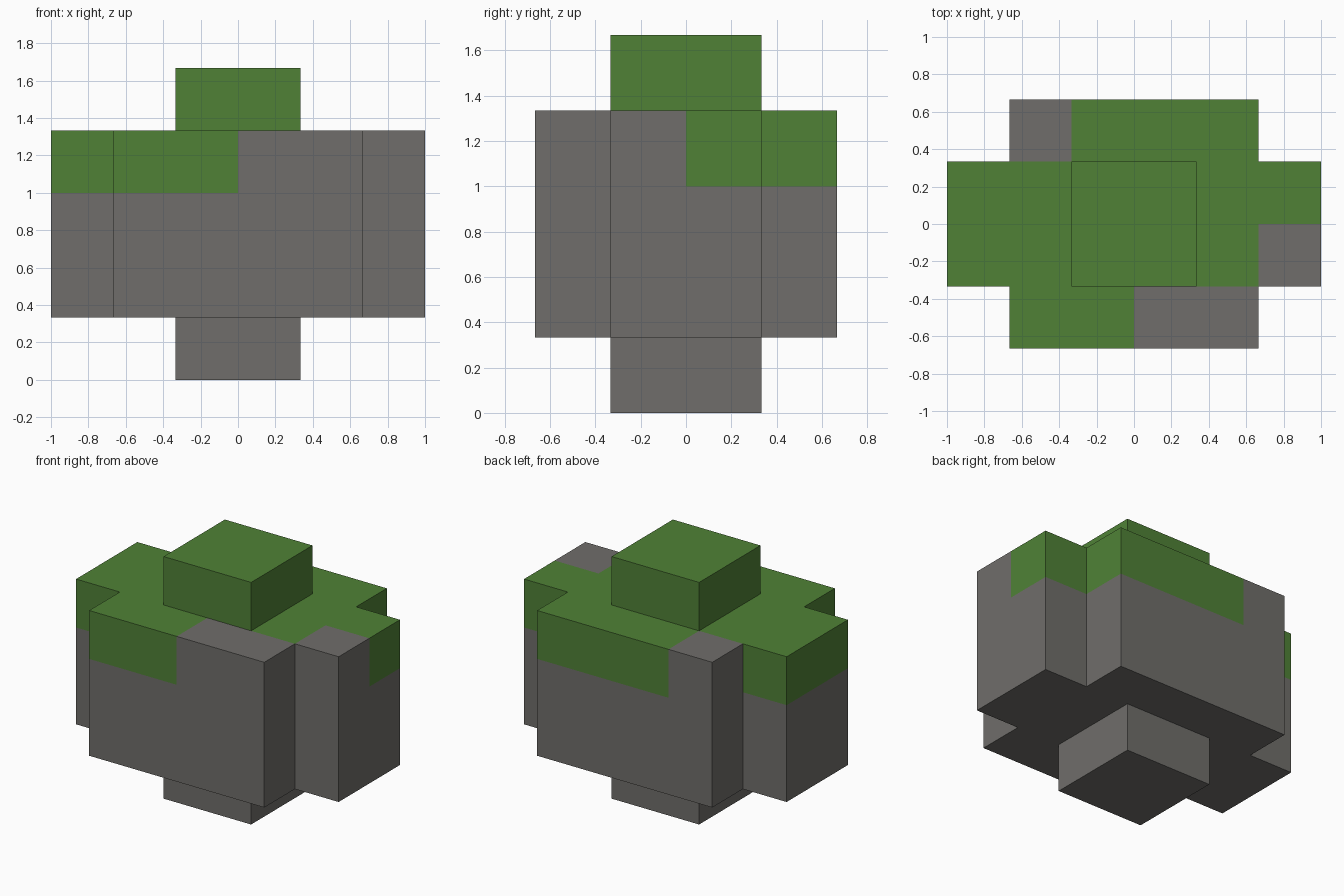
import bpy
import bmesh
from mathutils import Vector

if "Cube" in bpy.data.objects:
    bpy.data.objects.remove(bpy.data.objects["Cube"])

U = 1 / 3                      # size of one block
NX, NY, NZ = 6, 4, 5           # block grid


def material(name, color):
    m = bpy.data.materials.new(name)
    m.diffuse_color = (*color, 1)
    m.use_nodes = True
    m.node_tree.nodes["Principled BSDF"].inputs["Base Color"].default_value = m.diffuse_color
    return m


def solid(x, y, z):
    """Is there rock in this block?"""
    if not (0 <= x < NX and 0 <= y < NY and 0 <= z < NZ):
        return False
    if z in (0, NZ - 1):                         # narrow foot and crown
        return x in (2, 3) and y in (1, 2)
    return 1 <= x <= 4 or y in (1, 2)            # wide middle with side lobes


# bare stone blocks in the upper layer of the middle
BARE = {(1, 3), (5, 1), (3, 0), (4, 0)}


def mossy(x, y, z):
    return z == 4 or (z == 3 and (x, y) not in BARE)


# outer skin of the block shape
bm = bmesh.new()
verts = {}


def corner(p):
    key = tuple(round(c) for c in p)
    if key not in verts:
        verts[key] = bm.verts.new(((key[0] - NX / 2) * U, (key[1] - NY / 2) * U, key[2] * U))
    return verts[key]


for x in range(NX):
    for y in range(NY):
        for z in range(NZ):
            if not solid(x, y, z):
                continue
            mid = Vector((x + .5, y + .5, z + .5))
            for axis in range(3):
                for sign in (-1, 1):
                    n = Vector((0, 0, 0))
                    n[axis] = sign
                    if solid(x + int(n.x), y + int(n.y), z + int(n.z)):
                        continue
                    a = Vector((0, 0, 0))
                    a[(axis + 1) % 3] = .5
                    b = n.cross(a)
                    c = mid + n * .5
                    f = bm.faces.new([corner(c + d) for d in (-a - b, a - b, a + b, b - a)])
                    f.material_index = int(mossy(x, y, z))

mesh = bpy.data.meshes.new("mossy_rock")
bm.to_mesh(mesh)
bm.free()
mesh.materials.append(material("grey stone", (0.160, 0.155, 0.145)))
mesh.materials.append(material("green moss", (0.080, 0.222, 0.037)))
rock = bpy.data.objects.new("mossy_rock", mesh)
bpy.context.collection.objects.link(rock)
